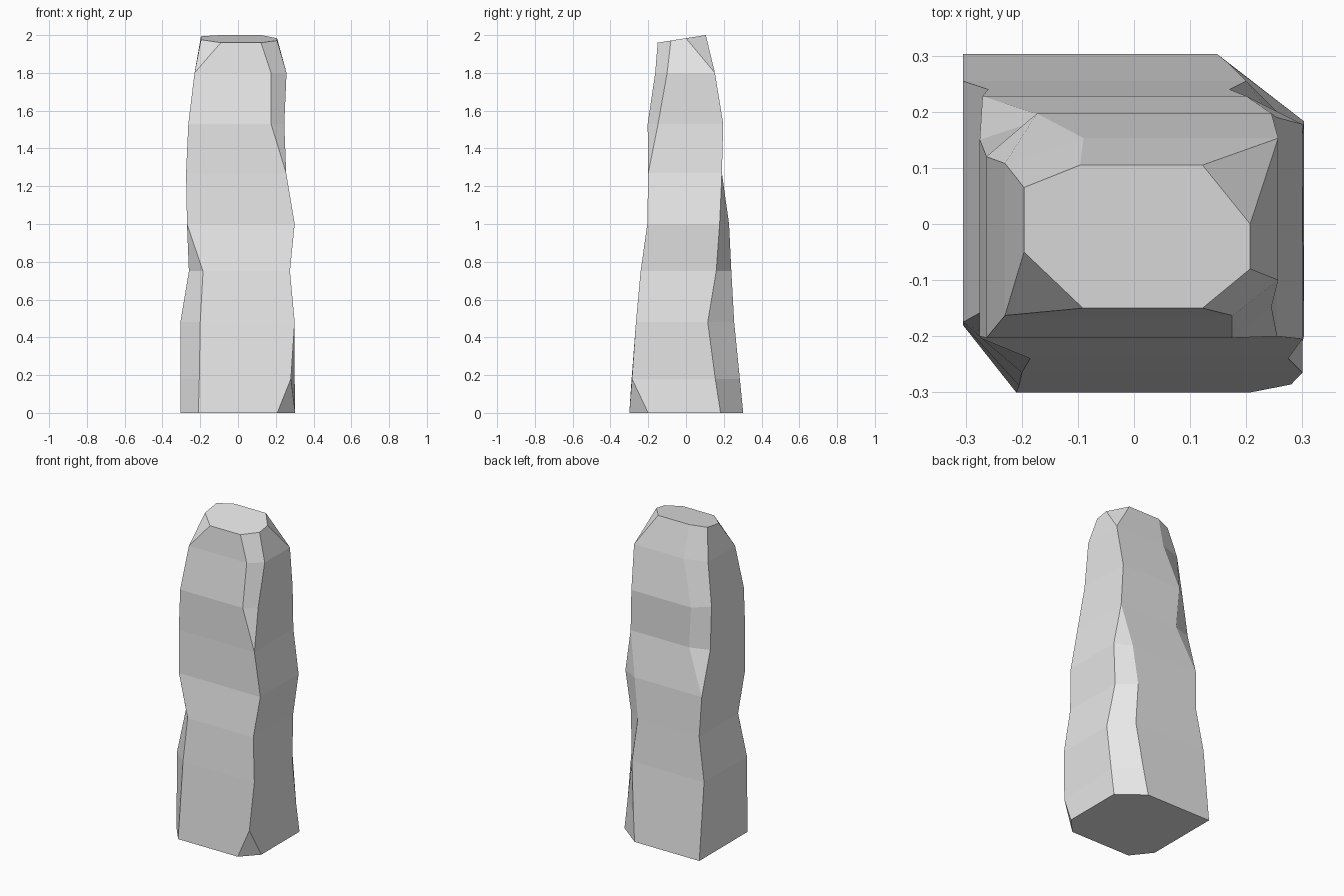
import bpy
import bmesh
from mathutils import Vector

default_cube = bpy.data.objects.get("Cube")
if default_cube:
    bpy.data.objects.remove(default_cube, do_unlink=True)

# Stone material
stone = bpy.data.materials.new("grey stone")
stone.use_nodes = True
stone_colour = (0.8, 0.8, 0.8, 1)
stone.diffuse_color = stone_colour
stone.node_tree.nodes["Principled BSDF"].inputs["Base Color"].default_value = stone_colour

# Level outlines: height, then left, right, front and back limits
levels = [
    (0, -.305, .303, -.3, .303),
    (.18, -.305, .3, -.288, .285),
    (.48, -.305, .3, -.265, .255),
    (.75, -.26, .275, -.24, .24),
    (1, -.27, .3, -.205, .228),
    (1.27, -.275, .255, -.2, .19),
    (1.53, -.263, .245, -.203, .197),
    (1.8, -.23, .257, -.163, .153),
    (1.96, -.196, .207, -.15, .105),
]

# Chipped corners: level number -> chip size along x and along y
front_right_chips = {0: (.095, .12), 1: (.1, .11), 2: (.105, .09), 3: (.075, .09), 8: (.105, .1)}
front_left_chips = {0: (.095, .1), 6: (.07, .055), 7: (.082, .063), 8: (.085, .07)}
back_left_chips = {0: (.155, .12), 1: (.13, .13), 2: (.1, .14), 3: (.105, .08),
                   4: (.1, .05), 8: (.085, .105)}
back_right_chips = {5: (.12, .04), 6: (.09, .077), 7: (.14, .045), 8: (.1, .04)}


def ring_points(index):
    """Eight outline points, two per corner, counter-clockwise from above."""
    z, x_min, x_max, y_min, y_max = levels[index]
    corners = [
        (x_min, y_min, 1, 1, front_right_chips),
        (x_max, y_min, -1, 1, front_left_chips),
        (x_max, y_max, -1, -1, back_left_chips),
        (x_min, y_max, 1, -1, back_right_chips),
    ]
    points = []
    for number, (x, y, x_sign, y_sign, chips) in enumerate(corners):
        dx, dy = chips.get(index, (0, 0))
        along_x = Vector((x + x_sign * dx, y, z))
        along_y = Vector((x, y + y_sign * dy, z))
        points += [along_x, along_y] if number % 2 else [along_y, along_x]
    return points


def build_pillar():
    bm = bmesh.new()
    rings = [[bm.verts.new(p) for p in ring_points(i)] for i in range(len(levels))]

    # Small chip at the foot comes to a point on the front left edge
    for vert in rings[1][2:4]:
        vert.co = (.28, -.286, .18)

    # The top slopes up towards the back
    for vert in rings[-1]:
        vert.co.z += (vert.co.y + .15) * .157

    # Sides, base and top
    for lower, upper in zip(rings, rings[1:]):
        for i in range(len(lower)):
            j = (i + 1) % len(lower)
            bm.faces.new((lower[i], lower[j], upper[j], upper[i]))
    bm.faces.new(list(reversed(rings[0])))
    bm.faces.new(rings[-1])

    # Unchipped corners collapse to a single edge
    bmesh.ops.remove_doubles(bm, verts=bm.verts[:], dist=.0005)
    bmesh.ops.recalc_face_normals(bm, faces=bm.faces[:])

    mesh = bpy.data.meshes.new("stone_pillar")
    bm.to_mesh(mesh)
    bm.free()
    mesh.materials.append(stone)
    pillar = bpy.data.objects.new("stone_pillar", mesh)
    bpy.context.collection.objects.link(pillar)


build_pillar()
